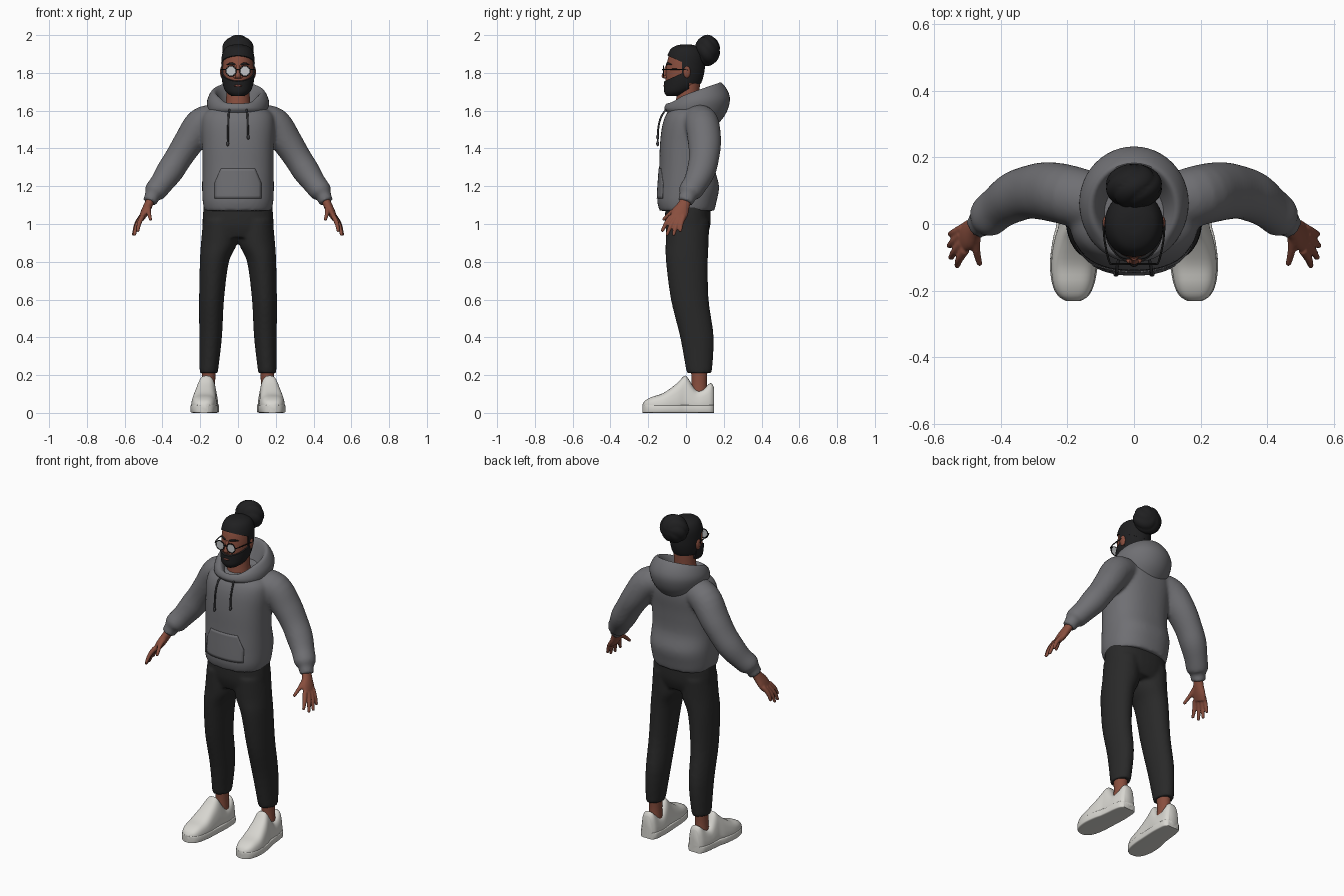
import bpy
import bmesh
from math import sin, cos, tau, pi, copysign, atan2
from mathutils import Vector, Matrix

if "Cube" in bpy.data.objects:
    bpy.data.objects.remove(bpy.data.objects["Cube"], do_unlink=True)


def material(name, r, g, b):
    mat = bpy.data.materials.new(name)
    mat.use_nodes = True
    mat.diffuse_color = (r, g, b, 1)
    bsdf = mat.node_tree.nodes["Principled BSDF"]
    bsdf.inputs["Base Color"].default_value = (r, g, b, 1)
    bsdf.inputs["Roughness"].default_value = .8
    return mat


GREY = material("hoodie grey", .16, .16, .172)
CORD = material("cord dark grey", .05, .05, .055)
BLACK = material("trouser black", .022, .022, .022)
HAIR = material("hair black", .014, .014, .015)
SKIN = material("warm brown skin", .25, .077, .048)
LIP = material("lip brown", .19, .055, .042)
WHITE = material("shoe white", .68, .67, .63)
FRAME = material("frame black", .008, .008, .008)
LENS = material("lens pale grey", .55, .56, .57)


def spline(rows, steps=4):
    """Catmull-Rom interpolation of rows of numbers."""
    out = []
    for i in range(len(rows) - 1):
        a, b, c, d = (rows[min(max(i + k, 0), len(rows) - 1)] for k in (-1, 0, 1, 2))
        for s in range(steps):
            t = s / steps
            out.append([(2 * q + (r - p) * t + (2 * p - 5 * q + 4 * r - w) * t * t
                         + (3 * q - p - 3 * r + w) * t ** 3) / 2
                        for p, q, r, w in zip(a, b, c, d)])
    return out + [list(rows[-1])]


def power(value, p):
    return copysign(abs(value) ** p, value)


def loft(bm, rings):
    """Skin a list of point rings and cap both ends."""
    loops = [[bm.verts.new(p) for p in ring] for ring in rings]
    n = len(loops[0])
    for low, high in zip(loops, loops[1:]):
        for k in range(n):
            bm.faces.new((low[k], low[(k + 1) % n], high[(k + 1) % n], high[k]))
    bm.faces.new(loops[0])
    bm.faces.new(loops[-1])


def tube(bm, rows, side=1, flat=False, n=32, p=1, steps=4):
    """Sweep ellipses along rows of x, y, z, depth radius, width radius."""
    rows = spline(rows, steps)
    pts = [Vector((r[0] * side, r[1], r[2])) for r in rows]
    whole = (pts[-1] - pts[0]).normalized()
    ref = Vector((1, 0, 0)) if abs(whole.y) > .7 else Vector((0, 1, 0))
    rings = []
    for i, r in enumerate(rows):
        t = pts[min(i + 1, len(pts) - 1)] - pts[max(i - 1, 0)]
        t = Vector((0, 0, 1)) if flat else t.normalized()
        u = (ref - t * ref.dot(t)).normalized()
        v = t.cross(u)
        rings.append([pts[i] + u * r[3] * power(sin(tau * k / n), p)
                      + v * r[4] * power(cos(tau * k / n), p) for k in range(n)])
    loft(bm, rings)


def blob(bm, centre, radii, n=20):
    m = Matrix.Translation(centre) @ Matrix.Diagonal((*radii, 1))
    return bmesh.ops.create_uvsphere(bm, u_segments=n, v_segments=n // 2, radius=1, matrix=m)["verts"]


def finish(name, bm, mat, voxel=0, relax=0):
    bmesh.ops.recalc_face_normals(bm, faces=bm.faces)
    mesh = bpy.data.meshes.new(name)
    bm.to_mesh(mesh)
    bm.free()
    mesh.materials.append(mat)
    ob = bpy.data.objects.new(name, mesh)
    bpy.context.collection.objects.link(ob)
    bpy.ops.object.select_all(action="DESELECT")
    ob.select_set(True)
    bpy.context.view_layer.objects.active = ob
    bpy.ops.object.shade_smooth_by_angle(angle=.8)
    if voxel:
        mod = ob.modifiers.new("blend", "REMESH")
        mod.mode, mod.voxel_size, mod.use_smooth_shade = "VOXEL", voxel, True
        mod = ob.modifiers.new("relax", "SMOOTH")
        mod.iterations, mod.factor = relax, .5
    return ob


# Hoodie body with sleeves: body rows are x, y, z, depth, width
bm = bmesh.new()
tube(bm, [(0, .005, 1.07, .145, .178), (0, .005, 1.12, .157, .187), (0, .013, 1.2, .162, .19),
          (0, .005, 1.3, .147, .188), (0, .01, 1.42, .148, .19), (0, .022, 1.52, .148, .195),
          (0, .03, 1.58, .135, .185), (0, .03, 1.615, .105, .14), (0, .03, 1.63, .09, .09)],
     flat=True, p=.85, n=48)
for s in (1, -1):
    tube(bm, [(.1, .06, 1.56, .085, .075), (.19, .085, 1.53, .09, .088), (.26, .098, 1.435, .088, .08),
              (.315, .095, 1.35, .08, .073), (.36, .08, 1.28, .076, .072), (.405, .05, 1.215, .066, .062),
              (.44, .02, 1.17, .062, .058), (.452, .01, 1.15, .046, .042), (.468, -.004, 1.115, .042, .038)], s)
hoodie = finish("hoodie", bm, GREY, .01, 5)

# Hood: rows are y, z, width, depth, back tilt, front dip
bm = bmesh.new()
rings = []
for y, z, w, d, tilt, dip in spline([
        (.04, 1.55, .135, .125, -.2, 0), (.05, 1.6, .158, .165, -.05, 0), (.065, 1.655, .163, .167, .1, 0),
        (.055, 1.7, .14, .14, .3, .03), (.05, 1.695, .115, .12, .35, .05), (.04, 1.62, .085, .09, .2, .03)]):
    rings.append([(w * cos(a), y + d * sin(a), z + tilt * d * sin(a) - dip * max(0, -sin(a)) ** 4)
                  for a in (tau * k / 48 for k in range(48))])
loft(bm, rings)
finish("hood", bm, GREY)

# Front pocket, wrapped onto the hoodie
bm = bmesh.new()
bmesh.ops.create_grid(bm, x_segments=16, y_segments=10, size=1)
for v in bm.verts:
    taper = .125 - .035 * max(0, v.co.y)
    v.co = (v.co.x * taper, -.3, 1.215 + .08 * v.co.y)
pocket = finish("front_pocket", bm, GREY)
wrap = pocket.modifiers.new("wrap", "SHRINKWRAP")
wrap.target, wrap.wrap_method, wrap.offset = hoodie, "PROJECT", .003
wrap.use_project_x = wrap.use_project_z = False
wrap.use_project_y = wrap.use_negative_direction = wrap.use_positive_direction = True
pocket.modifiers.new("cloth", "SOLIDIFY").thickness = .004

# Drawstrings with tips
for side, name, end in ((1, "left", 1.46), (-1, "right", 1.425)):
    bm = bmesh.new()
    r = .005
    tube(bm, [(.04, -.085, 1.625, r, r), (.05, -.125, 1.58, r, r), (.052, -.145, 1.52, r, r),
              (.054, -.15, end, r, r)], side, n=10)
    blob(bm, (.054 * side, -.15, end), (.008, .008, .014), 12)
    finish(name + "_drawstring", bm, CORD)

# Trousers
bm = bmesh.new()
tube(bm, [(0, .01, 1.11, .118, .18), (0, .01, 1, .12, .188), (0, .008, .93, .1, .17)], flat=True, p=.85)
for s in (1, -1):
    tube(bm, [(.095, .008, 1.02, .115, .09), (.1, .006, .9, .114, .096), (.125, .005, .8, .111, .077),
              (.14, .02, .6, .1, .066), (.145, .058, .4, .089, .06), (.155, .07, .21, .067, .048)],
         s, flat=True)
finish("trousers", bm, BLACK, .01, 4)

# Shoes: stations are y, centre x, half width, height
STATIONS = [(.148, .16, .034, .135), (.13, .16, .05, .158), (.09, .162, .057, .125), (.05, .163, .06, .125),
            (.01, .166, .062, .185), (-.01, .168, .063, .195), (-.05, .174, .067, .155),
            (-.12, .18, .069, .105), (-.18, .182, .06, .085), (-.215, .182, .043, .066), (-.231, .182, .018, .045)]


def shoe_rings(side, grow, p, limit):
    for y, x, w, h in spline(STATIONS):
        h = min(h, limit)
        ring = []
        for a in (tau * k / 32 for k in range(32)):
            z = h / 2 * (1 + power(sin(a), p))
            ring.append((side * (x + (w + grow) * power(cos(a), p) * (1 - 2.3 * max(0, z - .04))), y, z))
        yield ring


for side, name in ((1, "left"), (-1, "right")):
    bm = bmesh.new()
    loft(bm, list(shoe_rings(side, 0, .65, 1)))
    finish(name + "_shoe", bm, WHITE)
    bm = bmesh.new()
    loft(bm, list(shoe_rings(side, .003, .25, .042)))
    finish(name + "_shoe_sole", bm, WHITE)
    bm = bmesh.new()
    tube(bm, [(.157, .07, .09, .045, .038), (.156, .07, .16, .04, .035), (.155, .07, .24, .045, .038)], side)
    finish(name + "_ankle", bm, SKIN)

# Hands: palm, thumb and four fingers blended together
FINGERS = [((.506, -.078, 1.04), (.53, -.125, .965)), ((.515, -.057, 1.03), (.548, -.1, .945)),
           ((.517, -.034, 1.03), (.553, -.065, .945)), ((.512, -.012, 1.04), (.55, -.03, .965)),
           ((.472, -.03, 1.095), (.463, -.118, 1.025))]
for side, name in ((1, "left"), (-1, "right")):
    bm = bmesh.new()
    tube(bm, [(.455, .008, 1.145, .028, .022), (.475, -.012, 1.1, .033, .023), (.495, -.032, 1.06, .045, .021),
              (.513, -.046, 1.025, .04, .015)], side)
    for base, tip in FINGERS:
        base, tip = Vector(base), Vector(tip)
        knuckle = base.lerp(tip, .5) + Vector((.005, -.003, .002))
        tube(bm, [(*base, .014, .014), (*knuckle, .012, .012), (*tip, .009, .009)], side, n=14)
        blob(bm, (tip.x * side, tip.y, tip.z), (.009,) * 3, 12)
    finish(name + "_hand", bm, SKIN, .005, 3)

# Neck, head, nose and ears
bm = bmesh.new()
tube(bm, [(0, .008, 1.57, .078, .075), (0, .008, 1.64, .062, .064), (0, .015, 1.76, .06, .06)], flat=True)
finish("neck", bm, SKIN)
HEAD = [(0, -.065, 1.685, .03, .026), (0, -.045, 1.705, .062, .055), (0, -.02, 1.74, .088, .072),
        (0, -.01, 1.79, .098, .08), (0, -.005, 1.84, .098, .082), (0, 0, 1.89, .091, .078),
        (0, 0, 1.925, .07, .062), (0, 0, 1.941, .035, .032), (0, 0, 1.944, .004, .004)]
bm = bmesh.new()
tube(bm, HEAD, flat=True, n=48)
tube(bm, [(0, -.098, 1.84, .01, .01), (0, -.108, 1.81, .011, .01), (0, -.114, 1.782, .015, .014),
          (0, -.108, 1.77, .01, .012)], flat=True, n=16)
for s in (1, -1):
    blob(bm, (.014 * s, -.108, 1.779), (.01, .011, .009), 12)
    blob(bm, (.083 * s, .004, 1.805), (.012, .02, .033))
finish("head", bm, SKIN)


def shell(name, grow, cuts):
    """Thicker copy of the head trimmed by planes; the normal side is removed."""
    bm = bmesh.new()
    tube(bm, [(x, y, 1.82 + (z - 1.82) * (1 + grow * 7), a + grow, b + grow) for x, y, z, a, b in HEAD],
         flat=True, n=48)
    for co, normal in cuts:
        bmesh.ops.bisect_plane(bm, geom=bm.verts[:] + bm.edges[:] + bm.faces[:], plane_co=co,
                               plane_no=Vector(normal).normalized(), clear_outer=True)
        bmesh.ops.holes_fill(bm, edges=[e for e in bm.edges if e.is_boundary], sides=0)
    finish(name, bm, HAIR)


shell("hair_top", .007, [((0, -.09, 1.888), (0, -.4, -.9))])
shell("hair_back", .006, [((0, -.022, 1.8), (0, -1, 0)), ((0, .03, 1.745), (0, -.1, -1))])
shell("beard", .008, [((0, -.11, 1.758), (0, -.45, 1)), ((0, .015, 1.7), (0, 1, 0))])

# Hair bun with twisted strands
bm = bmesh.new()
for v in blob(bm, (0, 0, 0), (1, 1, 1), 48):
    strand = abs(sin(3 * atan2(v.co.z, v.co.x) + 3 * v.co.y))
    v.co *= .92 + .08 * strand ** .5
    v.co = (v.co.x * .086, .113 + v.co.y * .068, 1.919 + v.co.z * .083)
finish("hair_bun", bm, HAIR)

# Mouth and eyebrows
bm = bmesh.new()
blob(bm, (0, -.113, 1.732), (.02, .007, .006))
finish("lips", bm, LIP)
bm = bmesh.new()
for s in (1, -1):
    tube(bm, [(.014, -.103, 1.843, .004, .004), (.036, -.097, 1.85, .005, .006),
              (.058, -.077, 1.844, .004, .003)], s, n=10)
finish("eyebrows", bm, HAIR)

# Glasses: round rims, bridge, temples and lenses
bm = bmesh.new()
lens = bmesh.new()
wire = (.003, .003)
for s in (1, -1):
    tube(bm, [(.037 + .027 * cos(tau * k / 24), -.12, 1.81 + .027 * sin(tau * k / 24), *wire)
              for k in range(25)], s, n=8, steps=1)
    tube(bm, [(.063, -.12, 1.817, *wire), (.074, -.113, 1.818, *wire), (.088, -.05, 1.819, *wire),
              (.092, .01, 1.816, *wire)], s, n=8)
    bmesh.ops.create_cone(lens, cap_ends=True, segments=32, radius1=.026, radius2=.026, depth=.003,
                          matrix=Matrix.Translation((.037 * s, -.12, 1.81)) @ Matrix.Rotation(pi / 2, 4, "X"))
tube(bm, [(-.012, -.12, 1.815, *wire), (0, -.125, 1.819, *wire), (.012, -.12, 1.815, *wire)], n=8)
finish("glasses_frame", bm, FRAME)
finish("glasses_lenses", lens, LENS)
